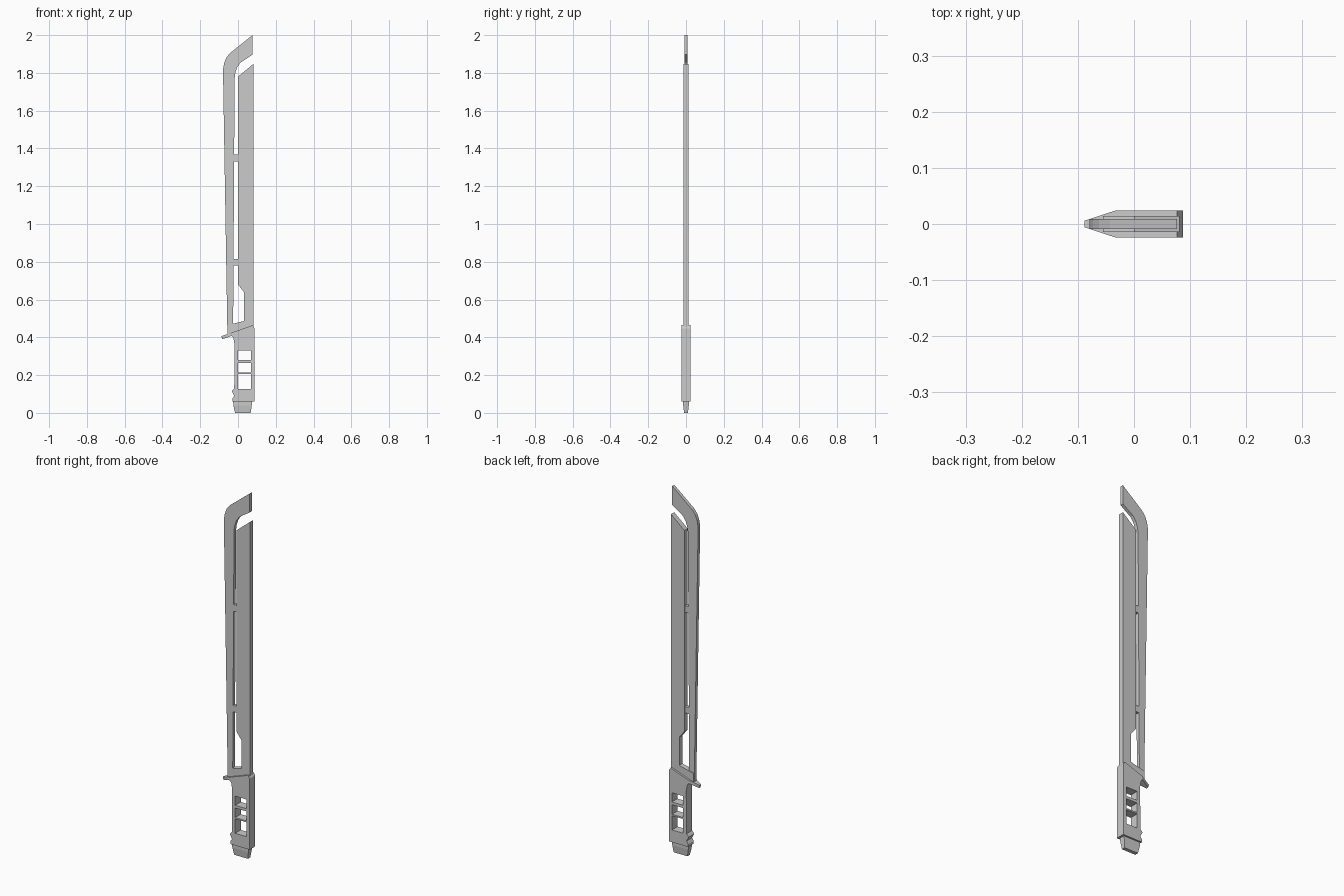
import bpy, bmesh

if "Cube" in bpy.data.objects:
    bpy.data.objects.remove(bpy.data.objects["Cube"])

def plate(name, outline, half, holes=(), shape=None):
    """Fill an x-z outline (with holes), extrude it along y; shape(x, z) can vary the half thickness."""
    bm = bmesh.new()
    edges = []
    for loop in (outline, *holes):
        vs = [bm.verts.new((x, -half, z)) for x, z in loop]
        edges += [bm.edges.new((vs[i], vs[i - 1])) for i in range(len(vs))]
    bmesh.ops.triangle_fill(bm, edges=edges, use_beauty=True, normal=(0, -1, 0))
    ext = bmesh.ops.extrude_face_region(bm, geom=bm.faces[:])
    for v in ext["geom"]:
        if isinstance(v, bmesh.types.BMVert):
            v.co.y = half
    if shape:
        for v in bm.verts:
            v.co.y = (1 if v.co.y > 0 else -1) * shape(v.co.x, v.co.z)
    bmesh.ops.recalc_face_normals(bm, faces=bm.faces[:])
    me = bpy.data.meshes.new(name)
    bm.to_mesh(me)
    bm.free()
    ob = bpy.data.objects.new(name, me)
    bpy.context.collection.objects.link(ob)
    return ob

def box(x0, x1, z0, z1):
    return [(x0, z0), (x1, z0), (x1, z1), (x0, z1)]

# Slim outer edge that hooks over the top
plate("outer_edge", [
    (0.077, 2.0), (-0.043, 1.904), (-0.062, 1.88), (-0.073, 1.853), (-0.079, 1.82),
    (-0.079, 1.79), (-0.056, 0.41), (-0.026, 0.42), (-0.018, 1.77), (-0.014, 1.80),
    (-0.004, 1.83), (0.014, 1.855), (0.077, 1.897)], 0.009)

# Thick main blade with its foot reaching under the slot
plate("main_blade", [
    (0.081, 1.847), (0.0, 1.78), (0.0, 0.68), (0.031, 0.64), (0.031, 0.486),
    (-0.026, 0.472), (-0.055, 0.465), (-0.055, 0.41), (0.081, 0.45)], 0.014)

# Bridges joining the two blades
for i, (z0, z1) in enumerate([(0.78, 0.815), (1.33, 1.367)]):
    plate(f"bridge_{i + 1}", box(-0.03, 0.006, z0, z1), 0.009)

# Grip with three windows and finger notches
windows = [box(0.0, 0.068, a, b) for a, b in [(0.127, 0.205), (0.213, 0.265), (0.28, 0.33)]]
plate("grip", [
    (-0.033, 0.425), (0.077, 0.464), (0.087, 0.448), (0.087, 0.06), (-0.03, 0.06),
    (-0.03, 0.075), (-0.02, 0.09), (-0.033, 0.115), (-0.02, 0.13), (-0.018, 0.36),
    (-0.024, 0.395), (-0.033, 0.408)], 0.024, windows)

# Tapered guard spur
plate("guard_spur", [(-0.033, 0.425), (-0.088, 0.406), (-0.083, 0.39), (-0.033, 0.408)],
      0.024, shape=lambda x, z: 0.024 if x > -0.04 else 0.006)

# Tapered pommel
plate("pommel", [(-0.026, 0.062), (-0.024, 0.04), (-0.016, 0.0), (0.067, 0.0),
                 (0.073, 0.04), (0.075, 0.062)],
      0.015, shape=lambda x, z: 0.015 if z > 0.03 else 0.01)
